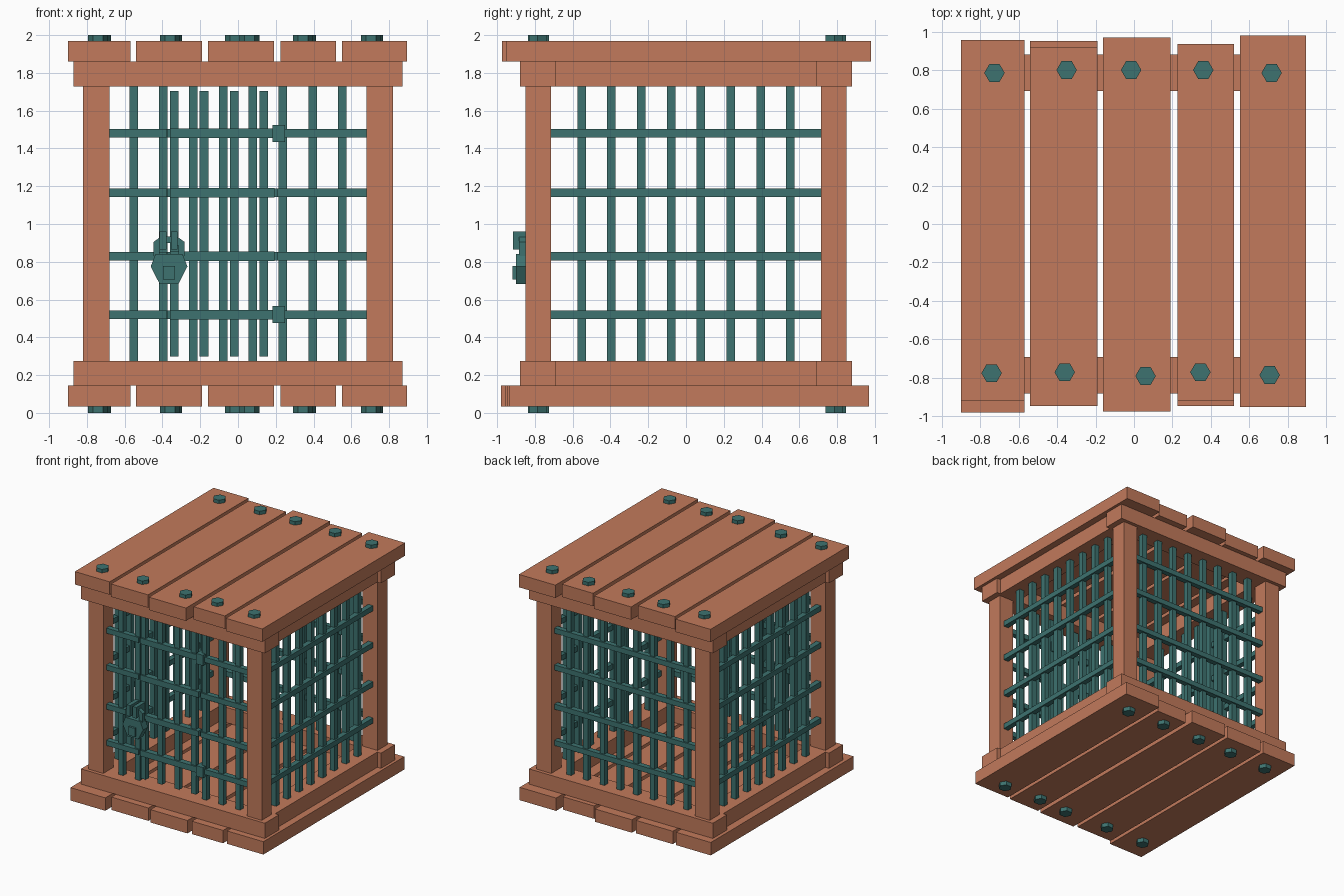
import bpy, bmesh, math
from mathutils import Matrix

if "Cube" in bpy.data.objects:
    bpy.data.objects.remove(bpy.data.objects["Cube"])


def material(name, rgb):
    m = bpy.data.materials.new(name)
    m.diffuse_color = (*rgb, 1)
    m.use_nodes = True
    m.node_tree.nodes["Principled BSDF"].inputs["Base Color"].default_value = m.diffuse_color
    return m


WOOD = material("reddish_wood", (0.54, 0.195, 0.106))
IRON = material("teal_iron", (0.047, 0.17, 0.16))


def finish(name, bm, mat):
    bmesh.ops.recalc_face_normals(bm, faces=bm.faces)
    me = bpy.data.meshes.new(name)
    bm.to_mesh(me)
    bm.free()
    me.materials.append(mat)
    ob = bpy.data.objects.new(name, me)
    bpy.context.collection.objects.link(ob)
    return ob


def box(name, x, y, z, mat):
    """Box from (min, max) pairs."""
    bm = bmesh.new()
    size = [b - a for a, b in (x, y, z)]
    mid = [(a + b) / 2 for a, b in (x, y, z)]
    bmesh.ops.create_cube(bm, size=1, matrix=Matrix.Translation(mid) @ Matrix.Diagonal((*size, 1)))
    return finish(name, bm, mat)


def plate(name, pts, y0, y1, mat):
    """Front-facing outline in x, z extruded along y."""
    bm = bmesh.new()
    f = bm.faces.new([bm.verts.new((px, y0, pz)) for px, pz in pts])
    g = bmesh.ops.extrude_face_region(bm, geom=[f])
    for v in g["geom"]:
        if isinstance(v, bmesh.types.BMVert):
            v.co.y = y1
    return finish(name, bm, mat)


def around(c, w):
    return (c - w / 2, c + w / 2)


# roof and floor planks: x range, roof y range, floor y range
planks = [
    ((-0.90, -0.57), (-0.92, 0.955), (-0.98, 0.95)),
    ((-0.54, -0.19), (-0.945, 0.92), (-0.94, 0.95)),
    ((-0.16, 0.19), (-0.975, 0.97), (-0.955, 0.96)),
    ((0.225, 0.52), (-0.92, 0.935), (-0.945, 0.92)),
    ((0.55, 0.895), (-0.95, 0.98), (-0.935, 0.97)),
]
for x, yt, yb in planks:
    box("roof_plank", x, yt, (1.86, 1.97), WOOD)
    box("floor_plank", x, yb, (0.035, 0.145), WOOD)

# hexagonal bolt heads, top and bottom
bolts = [(-0.725, 0.785), (-0.35, 0.80), (-0.015, 0.80), (0.36, 0.80), (0.715, 0.785),
         (-0.74, -0.775), (-0.36, -0.77), (0.06, -0.79), (0.345, -0.77), (0.705, -0.785)]
for bx, by in bolts:
    for z in (0.025, 1.975):
        bm = bmesh.new()
        bmesh.ops.create_cone(bm, cap_ends=True, segments=6, radius1=0.053, radius2=0.053, depth=0.05,
                              matrix=Matrix.Translation((bx, by, z)) @ Matrix.Rotation(math.pi / 6, 4, 'Z'))
        # turn so that corners point along x
        if abs(max(v.co.x for v in bm.verts) - bx) < 0.05:
            bmesh.ops.rotate(bm, verts=bm.verts, cent=(bx, by, z), matrix=Matrix.Rotation(math.pi / 6, 3, 'Z'))
        finish("bolt", bm, IRON)

# frame beams and corner posts
for s in (-1, 1):
    for z in ((0.145, 0.275), (1.728, 1.86)):
        box("cross_beam", (-0.87, 0.87), sorted((s * 0.69, s * 0.88)), z, WOOD)
        box("side_beam", sorted((s * 0.65, s * 0.835)), (-0.69, 0.69), z, WOOD)
    for t in (-1, 1):
        box("corner_post", sorted((s * 0.68, s * 0.82)), sorted((t * 0.715, t * 0.85)), (0.275, 1.728), WOOD)

# bar grilles
W = 0.045
bar_pos = [-0.553 + i * 0.158 for i in range(8)]
row_z = [0.52, 0.83, 1.165, 1.48]
full = (0.27, 1.735)
for s in (-1, 1):
    for p in bar_pos:
        box("side_bar", around(s * 0.742, W), around(p, W), full, IRON)
    for z in row_z:
        box("side_rail", around(s * 0.755, W), (-0.72, 0.72), around(z, W), IRON)
for i, p in enumerate(bar_pos):
    box("back_bar", around(p, W), around(0.772, W), full, IRON)
    if i not in (2, 3, 4):  # door opening
        box("front_bar", around(p, W), around(-0.772, W), full, IRON)
for z in row_z:
    box("back_rail", (-0.69, 0.69), around(0.785, W), around(z, W), IRON)
    box("front_rail_left", (-0.69, -0.375), around(-0.785, W), around(z, W), IRON)
    box("front_rail_right", (0.21, 0.69), around(-0.785, W), around(z, W), IRON)
    box("door_rail", (-0.36, 0.192), around(-0.785, 0.05), around(z, 0.05), IRON)

# door bars and hinges
for x in (-0.338, -0.18, -0.02, 0.137):
    box("door_bar", around(x, W), around(-0.775, W), (0.298, 1.705), IRON)
for z in (row_z[0], row_z[3]):
    box("door_hinge", around(0.215, 0.065), around(-0.785, 0.085), around(z, 0.09), IRON)

# padlock: body, keyhole plate, shackle and hasp loops
cx = -0.365
body = [(-0.05, 0.683), (0.05, 0.683), (0.097, 0.775), (0.072, 0.84), (-0.072, 0.84), (-0.097, 0.775)]
plate("padlock_body", [(cx + a, b) for a, b in body], -0.90, -0.835, IRON)
box("keyhole_plate", around(cx, 0.062), (-0.918, -0.89), (0.705, 0.778), IRON)
arch = [(-0.082, 0.83), (-0.082, 0.905), (-0.04, 0.935), (0.04, 0.935), (0.082, 0.905), (0.082, 0.83),
        (0.05, 0.83), (0.05, 0.885), (0.025, 0.9), (-0.025, 0.9), (-0.05, 0.885), (-0.05, 0.83)]
plate("padlock_shackle", [(cx + a, b) for a, b in arch], -0.885, -0.85, IRON)
for x in (-0.397, -0.338):
    box("hasp_loop", around(x, 0.035), (-0.915, -0.77), (0.865, 0.96), IRON)
